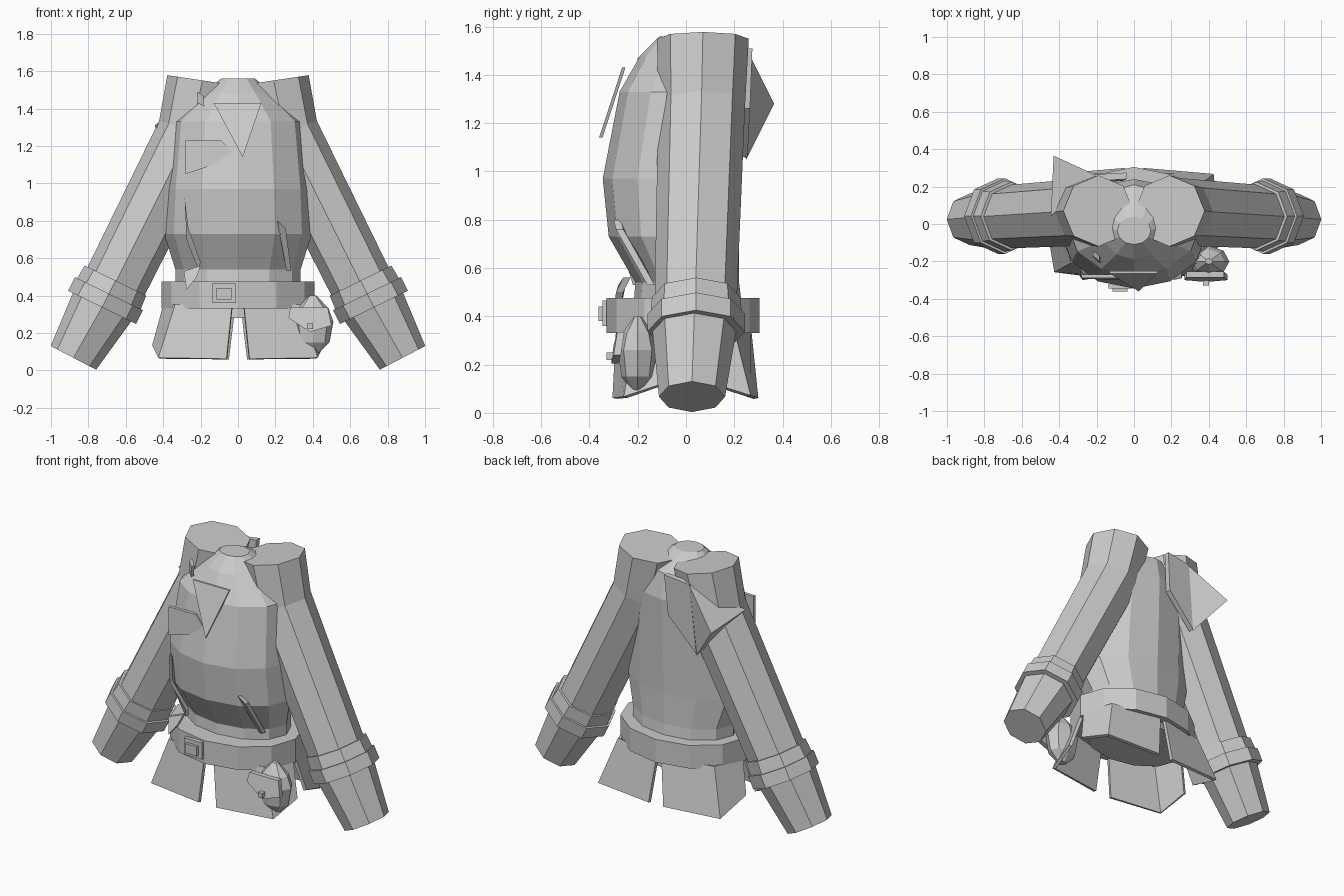
import bpy, bmesh, math
from mathutils import Vector

if "Cube" in bpy.data.objects:
    bpy.data.objects.remove(bpy.data.objects["Cube"])


def make(name, verts, faces, mirror=False, thick=0):
    me = bpy.data.meshes.new(name)
    me.from_pydata([tuple(v) for v in verts], [], faces)
    bm = bmesh.new()
    bm.from_mesh(me)
    bmesh.ops.recalc_face_normals(bm, faces=bm.faces)
    bm.to_mesh(me)
    bm.free()
    ob = bpy.data.objects.new(name, me)
    bpy.context.collection.objects.link(ob)
    if thick:
        m = ob.modifiers.new("thickness", 'SOLIDIFY')
        m.thickness, m.offset = thick, 0
    if mirror:
        ob.modifiers.new("mirror", 'MIRROR').use_mirror_merge = False
    return ob


def loft(name, rings, mirror=False):
    n = len(rings[0])
    verts = [v for r in rings for v in r]
    faces = [(k * n + i, k * n + (i + 1) % n, (k + 1) * n + (i + 1) % n, (k + 1) * n + i)
             for k in range(len(rings) - 1) for i in range(n)]
    faces += [tuple(range(n)), tuple(range(len(verts) - n, len(verts)))]
    return make(name, verts, faces, mirror)


def oval(z, rx, front, back, n=12, cx=0):
    cy, ry = (front + back) / 2, (back - front) / 2
    return [(cx + rx * math.cos(i * math.tau / n), cy + ry * math.sin(i * math.tau / n), z)
            for i in range(n)]


def tilted(cx, cy, cz, r, dx, dz, n=8):
    # ring square to the direction (dx, dz) in the front plane
    u = Vector((-dz, 0, dx)).normalized() * r
    v = Vector((0, r, 0))
    c = Vector((cx, cy, cz))
    return [c + u * math.cos(i * math.tau / n) + v * math.sin(i * math.tau / n) for i in range(n)]


def plate(name, pts, depth=0.015):
    # flat outline given as (x, y, z), extruded backwards
    n = len(pts)
    return loft(name, [pts, [(x, y + depth, z) for x, y, z in pts]])


def box(name, x0, x1, y0, y1, z0, z1):
    return plate(name, [(x0, y0, z0), (x1, y0, z0), (x1, y0, z1), (x0, y0, z1)], y1 - y0)


# Torso
loft("torso", [oval(*r) for r in [
    (.28, .33, -.23, .25), (.54, .335, -.21, .22), (.73, .395, -.32, .22),
    (.97, .385, -.345, .23), (1.33, .35, -.275, .24), (1.48, .19, -.19, .21),
    (1.56, .09, -.11, .04)]])

# Sleeves with cuffs
loft("sleeve", [tilted(*r) for r in [
    (.19, .07, 1.55, .19, .15, -1), (.25, .065, 1.28, .18, .3, -.95),
    (.66, .04, .46, .17, .44, -.9), (.72, .035, .35, .175, .44, -.9),
    (.88, .025, .067, .137, .46, -.88)]], True)
loft("cuff_upper", [tilted(.655, .042, .48, .183, .44, -.9),
                    tilted(.695, .042, .40, .19, .44, -.9)], True)
loft("cuff_lower", [tilted(.69, .042, .41, .202, .44, -.9),
                    tilted(.727, .042, .337, .202, .44, -.9)], True)

# Belt and buckle
loft("belt", [oval(.33, .41, -.33, .305), oval(.475, .41, -.33, .305)])
box("buckle_frame", -.135, -.01, -.345, -.32, .36, .465)
box("buckle_centre", -.115, -.035, -.362, -.345, .38, .44)

# Skirt flaps, front and back
strip = [(0, 1, 4, 3), (1, 2, 5, 4)]
make("front_flap", [(.03, -.28, .35), (.33, -.2, .35), (.39, -.02, .35),
                    (.06, -.295, .06), (.42, -.25, .065), (.45, -.06, .13)], strip, True, .02)
make("back_flap", [(.015, .26, .35), (.33, .19, .35), (.39, 0, .35),
                   (.05, .29, .06), (.42, .26, .07), (.44, .04, .14)], strip, True, .02)

# Belt pouch with flap and button
loft("pouch", [oval(z, r, -.2 - r * .75, -.2 + r * .75, 8, .4) for z, r in
               [(.09, .03), (.15, .09), (.26, .11), (.33, .085), (.4, .02)]])
plate("pouch_flap", [(.28, -.285, .335), (.48, -.285, .335), (.5, -.3, .24),
                     (.385, -.31, .205), (.27, -.3, .28)], .03)
box("pouch_button", .37, .4, -.33, -.3, .22, .25)

# Chest lapel, pocket and torn cloth edges
plate("chest_lapel", [(-.13, -.265, 1.43), (.125, -.265, 1.43), (.025, -.36, 1.14)], .014)
plate("chest_pocket", [(-.28, -.29, 1.23), (-.09, -.29, 1.23), (-.03, -.3, 1.17),
                       (-.13, -.3, 1.1), (-.28, -.29, 1.05)], .02)
plate("coat_edge_right", [(.21, -.3, .8), (.255, -.29, .76), (.285, -.16, .53), (.26, -.16, .53)], .03)
plate("coat_edge_left", [(-.285, -.28, .92), (-.265, -.3, .76), (-.2, -.235, .58),
                         (-.21, -.22, .53), (-.275, -.25, .7)], .03)
plate("belt_tab", [(-.29, -.28, .53), (-.2, -.26, .56), (-.22, -.29, .5), (-.275, -.3, .43)], .03)
plate("shoulder_tab", [(-.22, -.17, 1.49), (-.185, -.2, 1.47), (-.18, -.21, 1.41), (-.215, -.18, 1.43)], .03)

# Back pad and shoulder spike
plate("back_pad", [(-.04, .24, 1.51), (-.21, .23, 1.49), (-.25, .22, 1.06), (-.06, .23, 1.26)], .035)
make("shoulder_spike", [(-.2, .26, 1.49), (-.25, .25, 1.05), (-.445, .04, 1.31), (-.43, .365, 1.28)],
     [(0, 1, 2), (0, 1, 3), (1, 2, 3), (0, 2, 3)])
